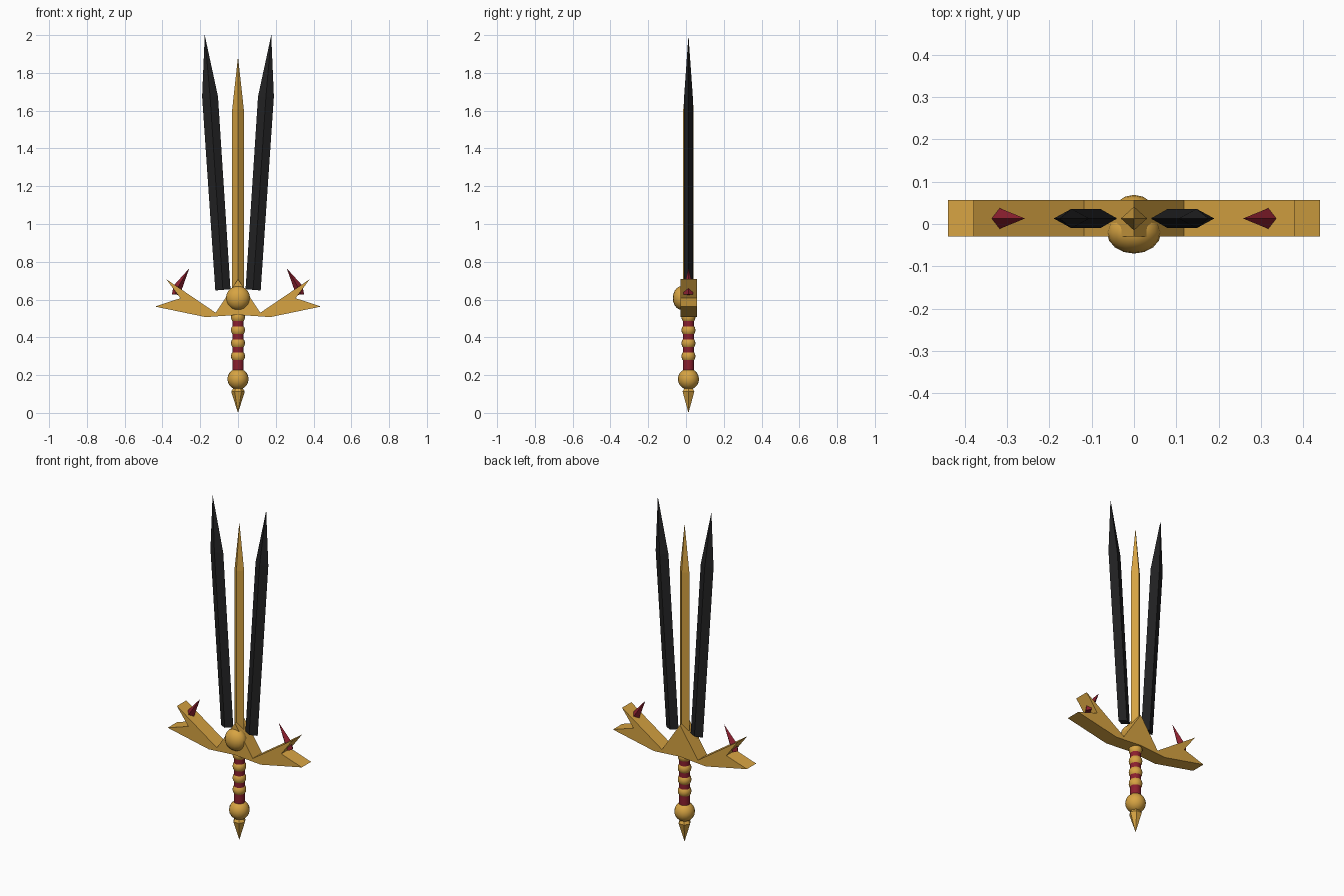
import bpy, bmesh
from mathutils import Vector

if "Cube" in bpy.data.objects:
    bpy.data.objects.remove(bpy.data.objects["Cube"])

YC = 0.013  # depth of the sword's centre plane


def material(name, rgb):
    m = bpy.data.materials.new(name)
    m.use_nodes = True
    m.diffuse_color = (*rgb, 1)
    bsdf = next(n for n in m.node_tree.nodes if n.type == 'BSDF_PRINCIPLED')
    bsdf.inputs["Base Color"].default_value = (*rgb, 1)
    return m


gold = material("gold", (0.68, 0.37, 0.055))
red = material("dark red", (0.26, 0.014, 0.028))
black = material("black", (0.016, 0.016, 0.017))


def finish(bm, name, mat, smooth=False):
    bmesh.ops.recalc_face_normals(bm, faces=bm.faces)
    mesh = bpy.data.meshes.new(name)
    bm.to_mesh(mesh)
    bm.free()
    mesh.materials.append(mat)
    obj = bpy.data.objects.new(name, mesh)
    bpy.context.collection.objects.link(obj)
    if smooth:
        bpy.ops.object.select_all(action='DESELECT')
        obj.select_set(True)
        bpy.context.view_layer.objects.active = obj
        bpy.ops.object.shade_smooth_by_angle(angle=0.7)
    return obj


def blade(name, mat, base, shoulder, tip, half):
    """Diamond-section blade; base and shoulder are (edge, edge) pairs in xz."""
    bm = bmesh.new()
    rings = []
    for a, b in (base, shoulder):
        a, b = (Vector((p[0], YC, p[1])) for p in (a, b))
        mid, out = (a + b) / 2, Vector((0, half, 0))
        rings.append([bm.verts.new(p) for p in (a, mid - out, b, mid + out)])
    top = bm.verts.new((tip[0], YC, tip[1]))
    low, high = rings
    bm.faces.new(low)
    for i in range(4):
        j = (i + 1) % 4
        bm.faces.new((low[i], low[j], high[j], high[i]))
        bm.faces.new((high[i], high[j], top))
    return finish(bm, name, mat)


def lathe(name, mat, profile, sides, smooth=False):
    """Turned part from (radius, z) pairs, capped where it does not close."""
    bm = bmesh.new()
    verts = [bm.verts.new((r, 0, z)) for r, z in profile]
    edges = [bm.edges.new(p) for p in zip(verts, verts[1:])]
    bmesh.ops.spin(bm, geom=verts + edges, axis=(0, 0, 1), cent=(0, 0, 0),
                   angle=6.2831853, steps=sides)
    bmesh.ops.remove_doubles(bm, verts=bm.verts, dist=0.0001)
    bmesh.ops.holes_fill(bm, edges=[e for e in bm.edges if e.is_boundary])
    bmesh.ops.translate(bm, verts=bm.verts, vec=(0, YC, 0))
    return finish(bm, name, mat, smooth)


def ball(name, mat, centre, radii):
    bm = bmesh.new()
    bmesh.ops.create_uvsphere(bm, u_segments=16, v_segments=10, radius=1)
    for v in bm.verts:
        v.co = Vector(c + r * k for c, r, k in zip(centre, radii, v.co))
    return finish(bm, name, mat, True)


# Blades
blade("centre_blade", gold, ((-0.031, 0.58), (0.031, 0.58)),
      ((-0.031, 1.605), (0.031, 1.605)), (0, 1.885), 0.028)
for side, s in (("left", 1), ("right", -1)):
    blade(side + "_blade", black, ((s * 0.04, 0.655), (s * 0.12, 0.648)),
          ((s * 0.106, 1.675), (s * 0.19, 1.675)), (s * 0.176, 2.0), 0.023)

# Forked crossguard, extruded from a mirrored outline
half = [(0.17, 0.507), (0.44, 0.563), (0.305, 0.607), (0.38, 0.708), (0.118, 0.53)]
outline = [(0, 0.519)] + half + [(0, 0.708)] + [(-x, z) for x, z in reversed(half)]
bm = bmesh.new()
face = bm.faces.new([bm.verts.new((x, -0.03, z)) for x, z in outline])
ext = bmesh.ops.extrude_face_region(bm, geom=[face], use_keep_orig=True)
bmesh.ops.translate(bm, vec=(0, 0.087, 0),
                    verts=[g for g in ext["geom"] if isinstance(g, bmesh.types.BMVert)])
finish(bm, "crossguard", gold)

# Red thorns set in the guard's upper prongs
for side, s in (("left", 1), ("right", -1)):
    blade(side + "_thorn", red, ((s * 0.318, 0.625), (s * 0.35, 0.628)),
          ((s * 0.298, 0.652), (s * 0.34, 0.675)), (s * 0.258, 0.765), 0.025)

# Orb on the front of the guard
ball("guard_orb", gold, (0, -0.02, 0.608), (0.064, 0.05, 0.064))

# Grip with rounded gold rings
lathe("grip", red, [(0.03, 0.2), (0.03, 0.53)], 16, True)
for i in range(4):
    z = 0.30 + i * 0.069
    lathe("grip_ring_%d" % (i + 1), gold,
          [(0.029, z - 0.022), (0.035, z - 0.013), (0.037, z),
           (0.035, z + 0.013), (0.029, z + 0.022)], 16, True)

# Pommel and its spike
ball("pommel", gold, (0, YC, 0.179), (0.056, 0.056, 0.056))
lathe("pommel_spike", gold, [(0, 0), (0.036, 0.113), (0.028, 0.125), (0.02, 0.14)], 6)
